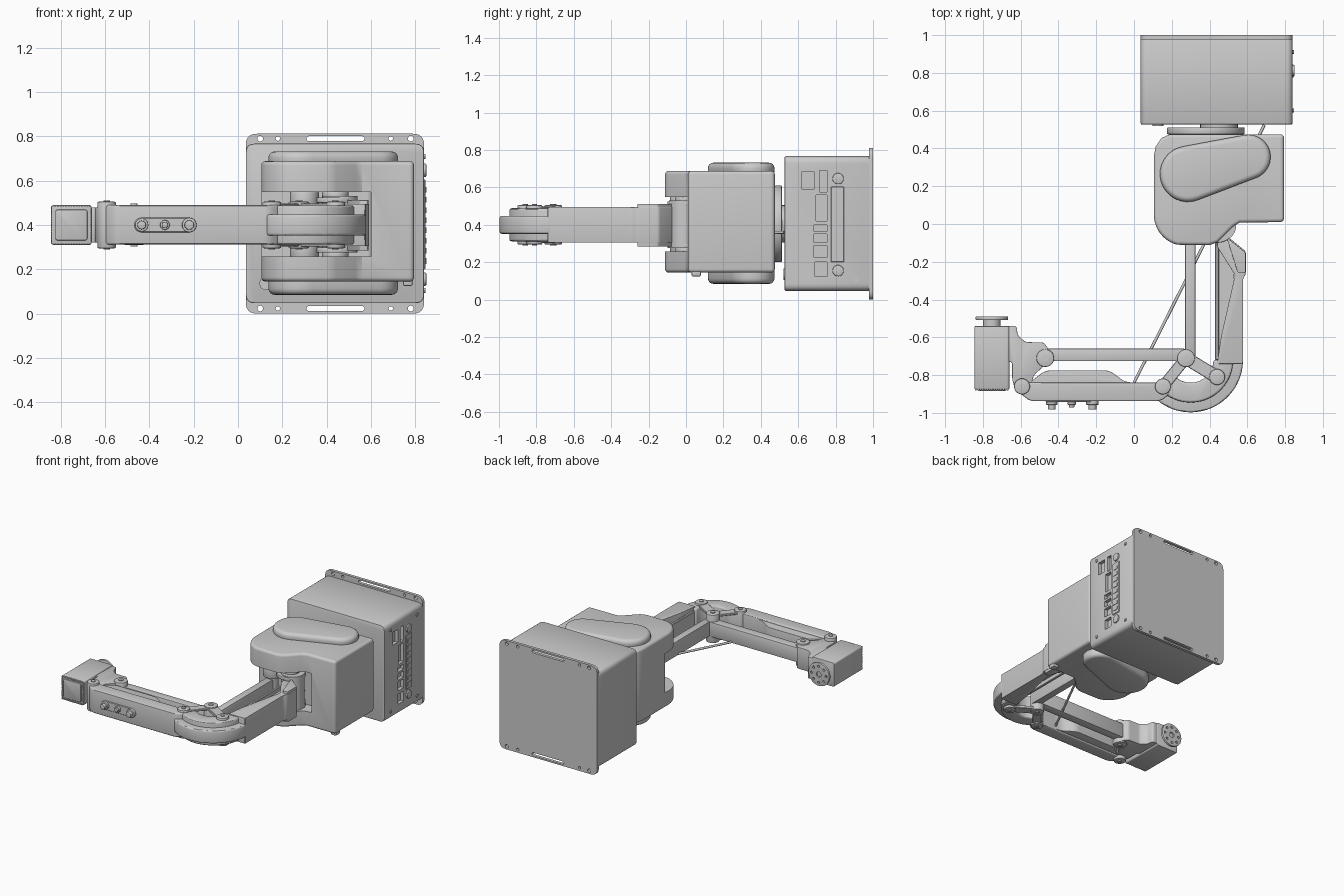
import bpy, bmesh
from math import sin, cos, pi, radians, atan2, acos, hypot
from mathutils import Vector

if "Cube" in bpy.data.objects:
    bpy.data.objects.remove(bpy.data.objects["Cube"])

ZC = 0.40  # mid height of the arm


def prism(name, pts, lo, hi, axis='z', bevel=0, seg=3):
    """Extrude a 2D outline along an axis."""
    put = {'z': lambda a, b, t: (a, b, t), 'y': lambda a, b, t: (a, t, b), 'x': lambda a, b, t: (t, a, b)}[axis]
    bm = bmesh.new()
    low = [bm.verts.new(put(a, b, lo)) for a, b in pts]
    top = [bm.verts.new(put(a, b, hi)) for a, b in pts]
    bm.faces.new(low)
    bm.faces.new(top)
    n = len(pts)
    for i in range(n):
        bm.faces.new((low[i], low[(i + 1) % n], top[(i + 1) % n], top[i]))
    bmesh.ops.recalc_face_normals(bm, faces=bm.faces)
    me = bpy.data.meshes.new(name)
    bm.to_mesh(me)
    bm.free()
    ob = bpy.data.objects.new(name, me)
    bpy.context.collection.objects.link(ob)
    if bevel:
        m = ob.modifiers.new('bevel', 'BEVEL')
        m.width, m.segments, m.limit_method, m.angle_limit = bevel, seg, 'ANGLE', radians(40)
        apply(ob, m)
    return ob


def apply(ob, m):
    bpy.context.view_layer.objects.active = ob
    bpy.ops.object.modifier_apply(modifier=m.name)


def cut(ob, cutters):
    for c in cutters:
        m = ob.modifiers.new('cut', 'BOOLEAN')
        m.operation, m.solver, m.object = 'DIFFERENCE', 'EXACT', c
        apply(ob, m)
        bpy.data.objects.remove(c)


def arc(cx, cy, r, a0, a1, n=16):
    return [(cx + r * cos(radians(a0 + (a1 - a0) * i / n)), cy + r * sin(radians(a0 + (a1 - a0) * i / n)))
            for i in range(n + 1)]


def rect(a0, a1, b0, b1):
    return [(a0, b0), (a1, b0), (a1, b1), (a0, b1)]


def rounded(pts, r, n=6):
    """Round the corners of an outline with quadratic curves."""
    out = []
    for i, p in enumerate(pts):
        p, q, s = Vector(p), Vector(pts[i - 1]), Vector(pts[(i + 1) % len(pts)])
        a = p + (q - p).normalized() * min(r, (q - p).length * 0.49)
        b = p + (s - p).normalized() * min(r, (s - p).length * 0.49)
        for k in range(n + 1):
            t = k / n
            out.append(tuple(a * (1 - t) ** 2 + p * 2 * t * (1 - t) + b * t * t))
    return out


def pill(x1, y1, r1, x2, y2, r2):
    """Outline around two circles."""
    d = hypot(x2 - x1, y2 - y1)
    th = atan2(y2 - y1, x2 - x1) * 180 / pi
    al = acos((r1 - r2) / d) * 180 / pi
    return arc(x1, y1, r1, th + al, th + 360 - al) + arc(x2, y2, r2, th - al, th + al)


def disc(name, a, b, r, lo, hi, axis='z', bevel=0, n=32):
    return prism(name, arc(a, b, r, 0, 360 - 360 / n, n - 1), lo, hi, axis, bevel, 2)


def rod(name, p, q, r):
    p, q = Vector(p), Vector(q)
    ob = disc(name, 0, 0, r, -(q - p).length / 2, (q - p).length / 2, n=12)
    ob.location = (p + q) / 2
    ob.rotation_mode = 'QUATERNION'
    ob.rotation_quaternion = (q - p).to_track_quat('Z', 'Y')


def pivot(name, x, y, r, half):
    """Joint pin with a cap and a small screw head at both ends."""
    disc(name, x, y, r, ZC - half, ZC + half, bevel=0.006)
    disc(name + '_screw', x, y, r * 0.35, ZC - half - 0.006, ZC + half + 0.006, n=16)


# control cabinet with connector openings
cab = prism('cabinet', rounded(rect(0.035, 0.84, 0.047, 0.767), 0.04), 0.527, 0.985, 'y', 0.006, 2)
openings = [(.62, .685, .59, .685), (.715, .755, .575, .69), (.695, .755, .42, .56), (.685, .755, .365, .4),
            (.685, .755, .305, .35), (.685, .755, .225, .29), (.69, .755, .125, .2)]
cut(cab, [prism('cutter', rect(*o), 0.815, 0.9, 'x') for o in openings])
prism('connector_strip', rect(.775, .845, .2, .605), 0.83, 0.846, 'x', 0.003, 1)
for z in (.647, .155):
    disc('connector_socket', .813, z, .03, .83, .85, 'x', 0.004)
for z in (.71, .105):
    for y in (.6, .91):
        disc('panel_screw', y, z, .011, .83, .846, 'x', n=12)
for i in range(8):
    prism('strip_socket', rect(.79, .83, .225 + i * .046, .25 + i * .046), .84, .85, 'x')
disc('cabinet_cap', .127, .136, .03, .52, .54, 'y')

# mounting plate with holes and slots
plate = prism('mounting_plate', rounded(rect(.035, .84, 0, .812), .05), .978, 1, 'y')
holes = []
for z in (.023, .79):
    holes.append(prism('cutter', pill(.32, z, .011, .56, z, .011), .9, 1.1, 'y'))
    holes += [disc('cutter', x, z, r, .9, 1.1, 'y', n=16) for x, r in ((.1, .013), (.18, .01), (.69, .01), (.78, .013))]
cut(plate, holes)

# turntable between cabinet and housing
disc('turntable', .38, .405, .205, .475, .512, 'y', .005, 48)
disc('turntable_neck', .45, .405, .1, .5, .53, 'y')

# shoulder housing: two cheeks around an open slot
outline = rounded([(.105, .475), (.795, .475), (.795, .01), (.57, .01), (.46, -.115), (.105, -.115)], .03, 4)
outline = arc(.27, .05, .165, 180, 255, 12) + [(.3, -.112), (.4, -.112), (.445, -.095), (.53, -.01), (.56, .008)] \
    + rounded([(.56, .008), (.795, .01), (.795, .475), (.19, .475)], .025)[7:21] \
    + [(.19, .475), (.145, .455), (.115, .41), (.105, .36)]
housing = prism('shoulder_housing', outline, .145, .688, 'z', .028, 4)
cut(housing, [prism('cutter', rounded(rect(-.1, .6, -.3, .1), .03), .258, .55)])
for name, lo, hi in (('upper_cover', .66, .732), ('lower_cover', .085, .18)):
    prism(name, pill(.285, .265, .148, .605, .355, .118), lo, hi, 'z', .028, 4)
prism('housing_plug', rect(.745, .788, .03, .08), .125, .16, 'z', .006, 2)

# shoulder joint inside the slot
for s in (-1, 1):
    for x, y, r, a, b in ((.44, 0, .1, .1, .125), (.3, -.02, .065, .07, .15), (.44, 0, .06, .12, .15)):
        z = sorted((ZC + s * a, ZC + s * b))
        disc('shoulder_bearing', x, y, r, z[0], z[1], bevel=.004)
disc('shoulder_hub', .46, -.01, .08, .28, .53)
disc('shoulder_link_pin', .3, -.02, .04, .26, .545)

# lower arm: outer shell, inner bar and web
prism('lower_arm_shell', rounded([(.44, -.05), (.5, -.07), (.592, -.145), (.592, -.265), (.577, -.29), (.577, -.74),
                                  (.44, -.74), (.46, -.6), (.535, -.27), (.44, -.12)], .012, 3), .305, .495, 'z', .012)
prism('lower_arm_flange', rounded([(.49, -.07), (.59, -.15), (.59, -.26), (.55, -.26)], .01, 3), .285, .512, 'z', .006)
prism('lower_arm_bar', rect(.43, .45, -.72, -.06), .33, .47, 'z', .004, 1)
prism('lower_arm_web', [(.44, -.1), (.53, -.2), (.53, -.3), (.47, -.7), (.44, -.7)], .36, .44)

# curved elbow: narrow outer band and wider flanks
prism('elbow_band', arc(.3, -.72, .277, 0, -128, 32) + [(.115, -.85)] + arc(.3, -.72, .14, -128, 0, 20),
      .352, .448, 'z', .012)
prism('elbow_flank', arc(.3, -.72, .225, 0, -132, 28) + [(.115, -.86), (.14, -.82)] + arc(.3, -.72, .12, -132, 0, 20),
      .312, .488, 'z', .012)
for s in (-1, 1):
    z = ZC + s * .088
    prism('elbow_plate', pill(.275, -.71, .035, .44, -.81, .035), z - .01, z + .01, 'z', .003, 1)
    prism('elbow_plate', pill(.275, -.71, .03, .153, -.86, .03), z - .008, z + .008, 'z', .003, 1)
pivot('elbow_pivot', .153, -.86, .042, .105)
pivot('elbow_link_pivot', .275, -.71, .047, .105)
pivot('elbow_corner_pivot', .44, -.81, .042, .105)

# forearm with raised cover
prism('forearm', rounded([(-.635, -.84), (-.6, -.9), (-.55, -.938), (.14, -.938), (.19, -.9), (.19, -.84)], .025),
      .312, .49, 'z', .01)
prism('forearm_cover', rounded([(-.58, -.86), (-.47, -.775), (-.13, -.775), (-.05, -.835), (.1, -.85), (.1, -.88),
                                (-.55, -.88)], .03), .322, .48, 'z', .012)
prism('forearm_recess', pill(-.435, ZC, .033, -.22, ZC, .033), -.943, -.93, 'y', .003, 1)
for x, r in ((-.435, .03), (-.33, .022), (-.22, .033)):
    disc('forearm_button', x, ZC, r, -.958, -.93, 'y', .004)
    disc('forearm_button_top', x, ZC, r * .65, -.982 if r > .025 else -.972, -.95, 'y', .004, 24)
pivot('wrist_pivot', -.593, -.86, .042, .105)
pivot('wrist_link_pivot', -.47, -.71, .047, .09)

# parallel links
prism('forearm_link', rect(-.46, .27, -.726, -.66), .345, .455, 'z', .006, 2)
prism('shoulder_link', rect(.27, .325, -.71, -.02), .345, .455, 'z', .006, 2)
rod('diagonal_rod', (0, -.84, .35), (.69, .525, .36), .008)

# wrist bracket
prism('wrist_bracket', rounded([(-.67, -.54), (-.622, -.54), (-.615, -.59), (-.575, -.625), (-.475, -.628), (-.43, -.7),
                                (-.48, -.755), (-.53, -.8), (-.555, -.88), (-.63, -.88), (-.645, -.82), (-.645, -.73),
                                (-.67, -.73)], .015, 4), .32, .48, 'z', .006, 2)

# tool head with ribbed rim and output flange
prism('tool_head', rounded(rect(-.845, -.66, .31, .49), .015), -.875, -.54, 'y', .006, 2)
prism('tool_head_end', rounded(rect(-.825, -.68, .33, .47), .015), -.884, -.87, 'y', .004, 2)
for i in range(15):
    t = i / 14
    for x, z in ((-.837 + .169 * t, .318), (-.837 + .169 * t, .482), (-.837, .318 + .164 * t), (-.668, .318 + .164 * t)):
        prism('rim_rib', rect(x - .004, x + .004, z - .004, z + .004), -.881, -.87, 'y')
disc('flange_neck', -.7525, ZC, .046, -.545, -.5, 'y')
flange = disc('output_flange', -.7525, ZC, .086, -.508, -.49, 'y', .003, 40)
cut(flange, [disc('cutter', -.7525 + .06 * cos(k * pi / 4), ZC + .06 * sin(k * pi / 4), .009, -.6, -.4, 'y', n=12)
             for k in range(8)] + [disc('cutter', -.7525, ZC, .02, -.5, -.4, 'y', n=24)])

# smooth shading with sharp edges kept
for ob in bpy.context.collection.objects:
    ob.select_set(True)
bpy.context.view_layer.objects.active = cab
bpy.ops.object.shade_smooth_by_angle(angle=radians(30))
